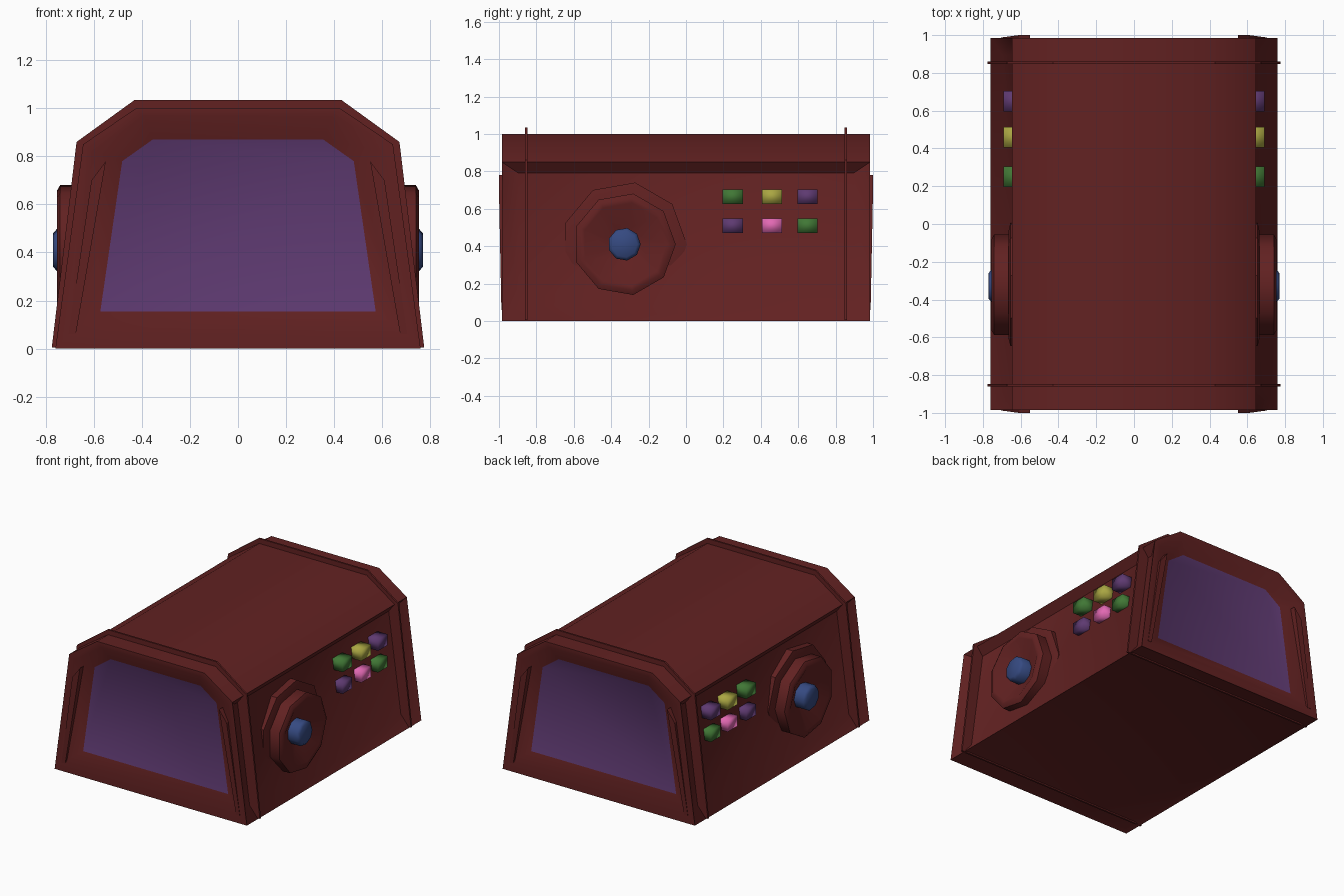
import bpy, bmesh, math

if "Cube" in bpy.data.objects:
    bpy.data.objects.remove(bpy.data.objects["Cube"])

def material(name, rgb):
    m = bpy.data.materials.new(name)
    m.diffuse_color = (*rgb, 1)
    m.use_nodes = True
    m.node_tree.nodes["Principled BSDF"].inputs["Base Color"].default_value = m.diffuse_color
    return m

RED = material("dark_red", (0.122, 0.0155, 0.0155))
PURPLE = material("purple", (0.112, 0.042, 0.165))
GREEN = material("green", (0.052, 0.185, 0.036))
YELLOW = material("yellow", (0.40, 0.38, 0.055))
PINK = material("pink", (0.76, 0.14, 0.45))
BLUE = material("blue", (0.036, 0.068, 0.22))

def finish(bm, name, mats, mirror="", angle=45):
    me = bpy.data.meshes.new(name)
    bm.to_mesh(me)
    bm.free()
    for m in mats:
        me.materials.append(m)
    me.shade_smooth()
    me.set_sharp_from_angle(angle=math.radians(angle))
    ob = bpy.data.objects.new(name, me)
    bpy.context.collection.objects.link(ob)
    if mirror:
        mod = ob.modifiers.new("mirror", 'MIRROR')
        mod.use_axis = ("x" in mirror, "y" in mirror, False)
    return ob

def prism(profile, y0, y1):
    """Extrude an (x, z) outline along y."""
    bm = bmesh.new()
    f = bm.faces.new([bm.verts.new((x, y0, z)) for x, z in profile])
    r = bmesh.ops.extrude_face_region(bm, geom=[f])
    for v in r["geom"]:
        if isinstance(v, bmesh.types.BMVert):
            v.co.y = y1
    bmesh.ops.recalc_face_normals(bm, faces=bm.faces)
    return bm

def both_sides(half):
    return half + [(-x, z) for x, z in reversed(half)]

def lathe(rings, y, z, sides=9):
    """Turn (radius, x) rings around an axis parallel to x; ends are capped."""
    bm = bmesh.new()
    loops = []
    for r, x in rings:
        loops.append([bm.verts.new((x, y + r * math.cos(a), z + r * math.sin(a)))
                      for a in (2 * math.pi * i / sides for i in range(sides))])
    for a, b in zip(loops, loops[1:]):
        for i in range(sides):
            j = (i + 1) % sides
            bm.faces.new((a[i], a[j], b[j], b[i]))
    bm.faces.new(loops[0])
    bm.faces.new(loops[-1])
    bmesh.ops.recalc_face_normals(bm, faces=bm.faces)
    return bm

def fit_screen(face, outline, y):
    """Move an end face's corners onto a symmetric (x, z) outline."""
    ranked = sorted(face.verts, key=lambda v: v.co.z)
    for i, v in enumerate(ranked):
        x, z = outline[i // 2]
        v.co = (math.copysign(x, v.co.x), math.copysign(y, v.co.y), z)

# Case: recessed screens at both ends, recessed panels on both sides
bm = prism(both_sides([(0.76, 0.0), (0.645, 0.85), (0.425, 1.0)]), -0.985, 0.985)
bm.normal_update()
ends = [f for f in bm.faces if abs(f.normal.y) > 0.9]
walls = [f for f in bm.faces if abs(f.normal.x) > 0.9]
base = [f for f in bm.faces if f.normal.z < -0.9]
for f in ends:
    bmesh.ops.inset_region(bm, faces=[f], thickness=0.04)
    fit_screen(f, [(0.70, 0.06), (0.605, 0.82), (0.39, 0.967)], 0.985)
    bmesh.ops.inset_region(bm, faces=[f], thickness=0.1)
    fit_screen(f, [(0.573, 0.155), (0.482, 0.78), (0.355, 0.87)], 0.93)
    f.material_index = 1
for f in walls:
    bmesh.ops.inset_region(bm, faces=[f], thickness=0.07)
    for v in f.verts:
        z = 0.08 if v.co.z < 0.4 else 0.79
        v.co = (math.copysign(0.705 - 0.135 * z, v.co.x), math.copysign(0.895, v.co.y), z)
bmesh.ops.inset_region(bm, faces=base, thickness=0.05)
for v in base[0].verts:
    v.co.z = 0.015
finish(bm, "case", [RED, PURPLE])

# Thin raised bands near each end
bm = prism(both_sides([(0.775, 0.005), (0.672, 0.86), (0.43, 1.035)]), 0.847, 0.86)
finish(bm, "end_band", [RED], "y", 20)

# Narrow trim strips beside the screens
bm = prism([(0.705, 0.06), (0.675, 0.06), (0.55, 0.78), (0.61, 0.70)], 0.94, 1.0)
for v in bm.verts:
    if v.co.z < 0.1 and v.co.y > 0.95:
        v.co.y = 0.987
finish(bm, "screen_trim", [RED], "xy", 20)

# Speaker: flat outer flange, raised ring with conical dish, blue centre
SY, SZ = -0.33, 0.41
finish(lathe([(0.335, 0.55), (0.335, 0.655), (0.29, 0.665)], SY, SZ),
       "speaker_flange", [RED], "x", 30)
finish(lathe([(0.275, 0.56), (0.275, 0.74), (0.25, 0.754), (0.225, 0.752), (0.08, 0.68)], SY, SZ),
       "speaker_ring", [RED], "x", 50)
finish(lathe([(0.088, 0.65), (0.088, 0.755), (0.07, 0.77)], SY, SZ),
       "speaker_centre", [BLUE], "x", 50)

# Buttons: two rows of three on each side
rows = [(0.665, (GREEN, YELLOW, PURPLE)), (0.51, (PURPLE, PINK, GREEN))]
for z, colours in rows:
    for y, mat in zip((0.25, 0.46, 0.65), colours):
        bm = bmesh.new()
        bmesh.ops.create_cube(bm, size=1)
        bmesh.ops.scale(bm, vec=(0.12, 0.108, 0.078), verts=bm.verts)
        bmesh.ops.translate(bm, vec=(0.63, y, z), verts=bm.verts)
        finish(bm, "button_" + mat.name, [mat], "x", 100)
